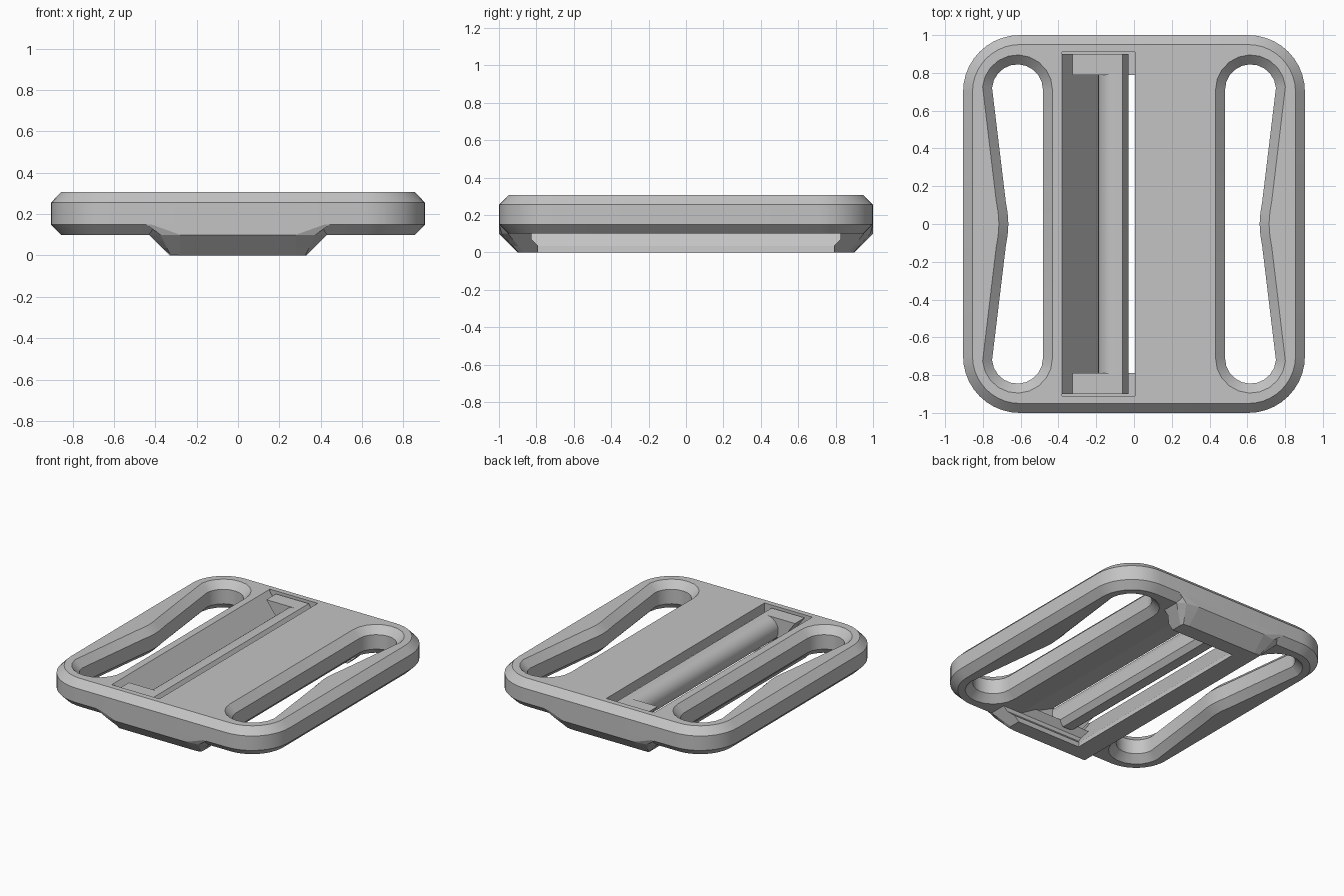
import bpy, bmesh
from math import sin, cos, radians

cube = bpy.data.objects.get("Cube")
if cube:
    bpy.data.objects.remove(cube, do_unlink=True)

GREY = (0.55, 0.55, 0.55, 1)
mat = bpy.data.materials.new("plain grey")
mat.use_nodes = True
mat.diffuse_color = GREY
mat.node_tree.nodes["Principled BSDF"].inputs["Base Color"].default_value = GREY


def loft(name, rings):
    """Closed solid through a stack of rings of equal point count."""
    bm = bmesh.new()
    loops = [[bm.verts.new(p) for p in ring] for ring in rings]
    n = len(loops[0])
    for a, b in zip(loops, loops[1:]):
        for i in range(n):
            j = (i + 1) % n
            bm.faces.new((a[i], a[j], b[j], b[i]))
    bm.faces.new(loops[0][::-1])
    bm.faces.new(loops[-1])
    bmesh.ops.recalc_face_normals(bm, faces=bm.faces[:])
    mesh = bpy.data.meshes.new(name)
    bm.to_mesh(mesh)
    bm.free()
    ob = bpy.data.objects.new(name, mesh)
    bpy.context.collection.objects.link(ob)
    mesh.materials.append(mat)
    return ob


def extrude_y(name, profile, y0, y1):
    return loft(name, [[(x, y, z) for x, z in profile] for y in (y0, y1)])


def arc(cx, cy, r, start, end, steps=10):
    angles = [radians(start + (end - start) * i / steps) for i in range(steps + 1)]
    return [(cx + r * cos(a), cy + r * sin(a)) for a in angles]


def plate_ring(inset, z):
    pts = []
    for k, (sx, sy) in enumerate(((1, 1), (-1, 1), (-1, -1), (1, -1))):
        pts += arc(sx * 0.605, sy * 0.7, 0.3 - inset, 90 * k, 90 * k + 90)
    return [(x, y, z) for x, y in pts]


def slot_ring(side, grow, z):
    """Strap slot with a straight inner edge and a waisted outer edge."""
    r = 0.135 + grow
    pts = arc(0.617, 0.71, r, 5, 180)
    pts += arc(0.617, -0.71, r, 180, 355)
    waist = 0.665 + grow
    pts += [(waist + 0.014, -0.12), (waist + 0.004, -0.06), (waist, 0),
            (waist + 0.004, 0.06), (waist + 0.014, 0.12)]
    return [(side * x, y, z) for x, y in pts]


def cut(target, cutter):
    cutter.hide_render = True
    mod = target.modifiers.new("cut", 'BOOLEAN')
    mod.operation = 'DIFFERENCE'
    mod.solver = 'EXACT'
    mod.object = cutter
    bpy.context.view_layer.objects.active = target
    bpy.ops.object.modifier_apply(modifier=mod.name)
    bpy.data.objects.remove(cutter, do_unlink=True)


# Chamfered main plate
plate = loft("main_plate", [plate_ring(0.05, 0.10), plate_ring(0, 0.15),
                            plate_ring(0, 0.255), plate_ring(0.05, 0.306)])

# Two strap slots with flared rims
for side in (-1, 1):
    cut(plate, loft("slot_cutter", [slot_ring(side, g, z) for g, z in (
        (0.06, 0.09), (0, 0.15), (0, 0.255), (0.06, 0.316))]))

# Long channel for the slider
cut(plate, extrude_y("channel_cutter", [(-0.38, 0.05), (0.005, 0.05),
                                        (0.005, 0.4), (-0.38, 0.4)], -0.91, 0.91))

# Sloped relief under the centre web, thinning it towards the channel
cut(plate, extrude_y("relief_cutter", [(0.30, 0.09), (0.28, 0.1), (0.0, 0.24),
                                       (-0.02, 0.24), (-0.02, 0.09)], -0.825, 0.825))

# Sloped grip ramp beside the channel
ramp = [(-0.38, 0.306), (-0.19, 0.035), (-0.185, 0), (-0.33, 0),
        (-0.43, 0.1), (-0.43, 0.2)]
smooth_parts = [plate, extrude_y("grip_ramp", ramp, -0.9, 0.9)]


def pad_ring(side, z, inner, corner, flank, front, flat):
    half = [(flank, inner), (flank, corner),
            ((flank + flat) / 2 + 0.02, (corner + front) / 2 + 0.01), (flat, front)]
    pts = half + [(-x, y) for x, y in reversed(half)]
    return [(x, side * y, z) for x, y in pts]


# Raised pads under both ends, and the slider arms above them
arm = [(-0.325, 0.29), (-0.06, 0.29), (-0.03, 0.24), (-0.03, 0.15), (-0.22, 0.15)]
for side, label in ((-1, "front"), (1, "back")):
    loft(label + "_pad", [
        pad_ring(side, 0.0, 0.79, 0.87, 0.33, 0.90, 0.28),
        pad_ring(side, 0.035, 0.79, 0.898, 0.365, 0.935, 0.28),
        pad_ring(side, 0.07, 0.825, 0.926, 0.40, 0.97, 0.28),
        pad_ring(side, 0.10, 0.825, 0.95, 0.43, 1.0, 0.28),
        pad_ring(side, 0.15, 0.79, 0.98, 0.43, 1.0, 0.42)])
    extrude_y(label + "_slider_arm", arm, side * 0.79, side * 0.9)

# Slider bar joining the arms, rounded on the side that grips the strap
bar = arc(-0.1, 0.2, 0.09, 90, 270, 12)
bar += [(-0.06, 0.11), (-0.03, 0.15), (-0.03, 0.24), (-0.06, 0.29)]
smooth_parts.append(extrude_y("slider_bar", bar, -0.8, 0.8))

# Smooth the rounded surfaces, keep the chamfers crisp
bpy.ops.object.select_all(action='DESELECT')
for ob in smooth_parts:
    ob.select_set(True)
bpy.context.view_layer.objects.active = plate
bpy.ops.object.shade_smooth_by_angle(angle=radians(25))
